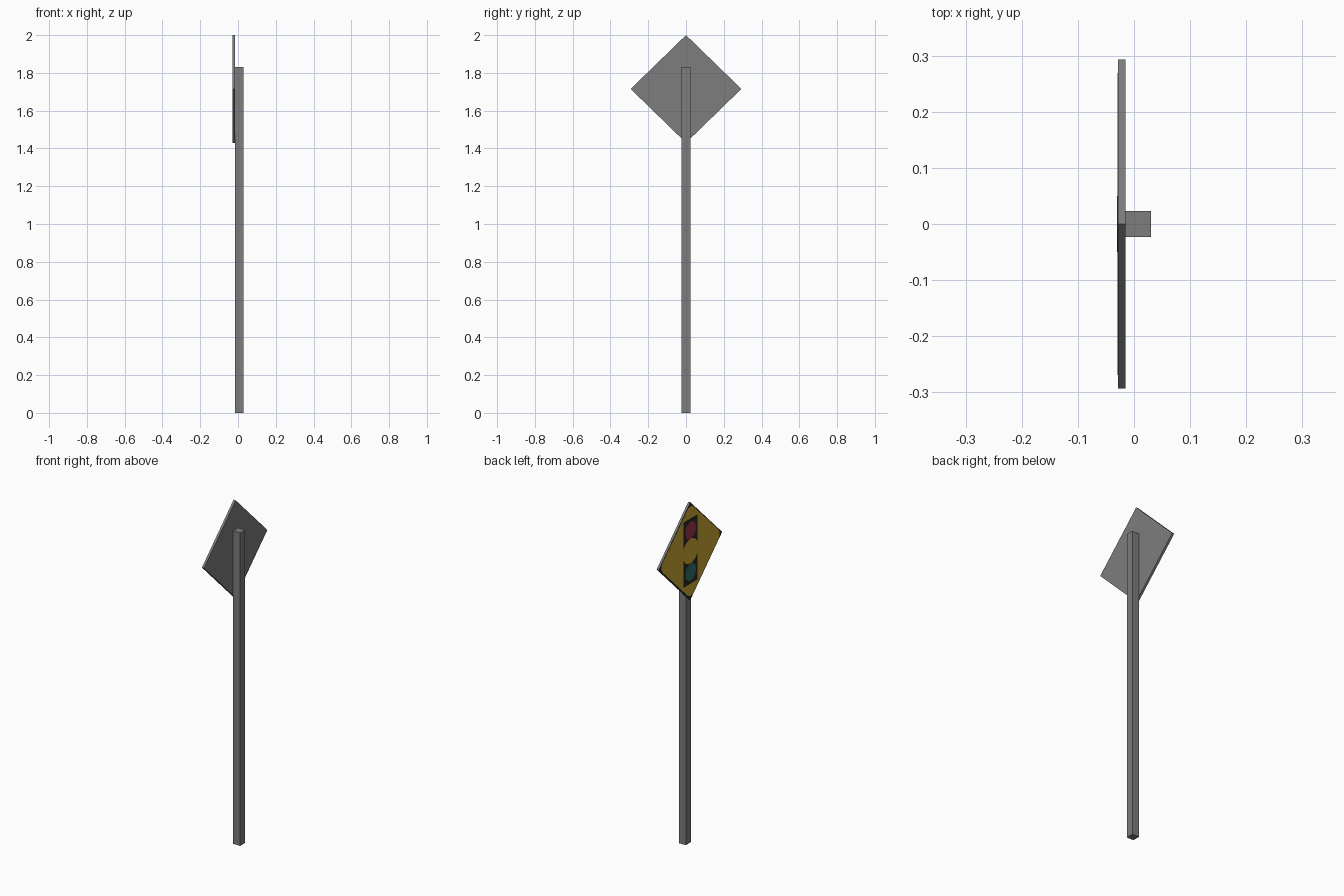
import bpy, bmesh, math

if "Cube" in bpy.data.objects:
    bpy.data.objects.remove(bpy.data.objects["Cube"])

def mat(name, r, g, b):
    m = bpy.data.materials.new(name)
    m.diffuse_color = (r, g, b, 1)
    m.use_nodes = True
    m.node_tree.nodes["Principled BSDF"].inputs["Base Color"].default_value = m.diffuse_color
    return m

GREY = mat("metal grey", 0.21, 0.205, 0.205)
BLACK = mat("black", 0.02, 0.021, 0.021)
YELLOW = mat("sign yellow", 0.60, 0.39, 0.035)
RED = mat("signal red", 0.33, 0.038, 0.06)
GREEN = mat("signal green", 0.035, 0.16, 0.14)

CZ = 1.715           # height of the sign centre
HY, HZ = 0.293, 0.285  # half diagonals of the diamond

def prism(name, pts, x0, x1, material, front=None):
    """Extrude a (y, z) outline from x0 (front) to x1 (back)."""
    bm = bmesh.new()
    face = bm.faces.new([bm.verts.new((x0, y, z)) for y, z in pts])
    ext = bmesh.ops.extrude_face_region(bm, geom=[face], use_keep_orig=True)
    verts = [v for v in ext["geom"] if isinstance(v, bmesh.types.BMVert)]
    bmesh.ops.translate(bm, verts=verts, vec=(x1 - x0, 0, 0))
    bmesh.ops.recalc_face_normals(bm, faces=bm.faces)
    me = bpy.data.meshes.new(name)
    me.materials.append(material)
    if front:
        me.materials.append(front)
        for f in bm.faces:
            f.material_index = int(f.normal.x < -0.9)
    bm.to_mesh(me)
    bm.free()
    ob = bpy.data.objects.new(name, me)
    bpy.context.collection.objects.link(ob)
    return ob

def arc(cy, cz, r, a0, a1, n):
    angles = [math.radians(a0 + (a1 - a0) * i / n) for i in range(n + 1)]
    return [(cy + r * math.cos(a), cz + r * math.sin(a)) for a in angles]

# Square post
prism("post", [(-0.023, 0), (0.023, 0), (0.023, 1.83), (-0.023, 1.83)], -0.015, 0.03, GREY)

# Diamond board, black on its front face
prism("sign_board", [(HY, CZ), (0, CZ + HZ), (-HY, CZ), (0, CZ - HZ)],
      -0.0285, -0.015, GREY, BLACK)

# Yellow panel with rounded corners, leaving a thin black rim
r, rim = 0.04, 0.007
panel = []
for k in range(4):
    a = math.radians(90 * k)
    cy = (HY - rim - r * math.sqrt(2)) * math.cos(a)
    cz = (HZ - rim - r * math.sqrt(2)) * math.sin(a)
    panel += arc(cy, CZ + cz, r, 90 * k - 45, 90 * k + 45, 6)
prism("yellow_panel", panel, -0.029, -0.0284, YELLOW)

# Signal housing halves around the yellow middle light, with red and green lamps
W, R = 0.065, 0.072
edge = math.degrees(math.acos(W / R))
for s, label, colour in ((1, "red", RED), (-1, "green", GREEN)):
    outline = [(W, 0.19), (-W, 0.19)][::-1]
    outline = outline + arc(0, 0, R, edge, 180 - edge, 12)
    prism(label + "_housing", [(y, CZ + s * z) for y, z in outline], -0.0295, -0.0289, BLACK)
    prism(label + "_lamp", arc(0, CZ + s * 0.122, 0.05, 0, 345, 23), -0.03, -0.0294, colour)
